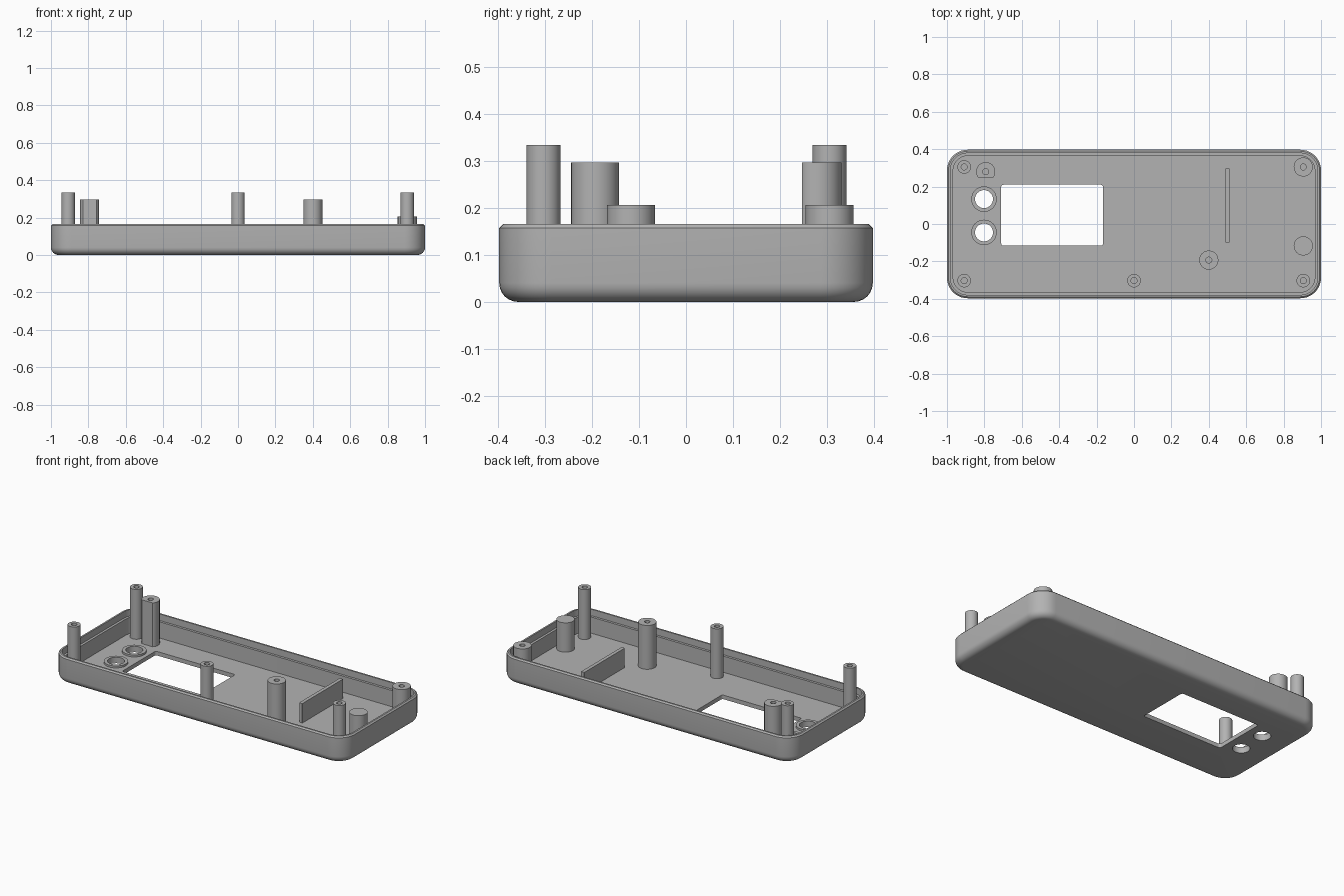
import bpy, bmesh
from math import pi, sin, cos, radians

cube = bpy.data.objects.get("Cube")
if cube:
    bpy.data.objects.remove(cube, do_unlink=True)

grey = bpy.data.materials.new("plastic grey")
grey.use_nodes = True
colour = (0.45, 0.45, 0.45, 1)
grey.diffuse_color = colour
grey.node_tree.nodes["Principled BSDF"].inputs["Base Color"].default_value = colour

FLOOR = 0.025


def rounded_rect(hx, hy, r, steps=10):
    """Counter-clockwise outline of a rectangle with round corners."""
    pts = []
    for i, (sx, sy) in enumerate([(1, 1), (-1, 1), (-1, -1), (1, -1)]):
        for k in range(steps + 1):
            a = (i + k / steps) * pi / 2
            pts.append((sx * (hx - r) + r * cos(a), sy * (hy - r) + r * sin(a)))
    return pts


def circle(r, n=40):
    return [(r * cos(2 * pi * k / n), r * sin(2 * pi * k / n)) for k in range(n)]


def loft(name, rings, at=(0, 0), closed=False):
    """Skin a list of (outline, z); cap both ends, or join last to first."""
    bm = bmesh.new()
    loops = [[bm.verts.new((x + at[0], y + at[1], z)) for x, y in pts] for pts, z in rings]
    pairs = list(zip(loops, loops[1:]))
    if closed:
        pairs.append((loops[-1], loops[0]))
    else:
        bm.faces.new(loops[0][::-1])
        bm.faces.new(loops[-1])
    for a, b in pairs:
        for i in range(len(a)):
            j = (i + 1) % len(a)
            bm.faces.new((a[i], a[j], b[j], b[i]))
    bmesh.ops.recalc_face_normals(bm, faces=bm.faces)
    mesh = bpy.data.meshes.new(name)
    bm.to_mesh(mesh)
    bm.free()
    mesh.materials.append(grey)
    obj = bpy.data.objects.new(name, mesh)
    bpy.context.collection.objects.link(obj)
    return obj


def smooth(obj):
    bpy.ops.object.select_all(action='DESELECT')
    obj.select_set(True)
    bpy.context.view_layer.objects.active = obj
    bpy.ops.object.shade_smooth_by_angle(angle=radians(30))


def cut(obj, cutter):
    mod = obj.modifiers.new("opening", 'BOOLEAN')
    mod.operation = 'DIFFERENCE'
    mod.solver = 'EXACT'
    mod.object = cutter
    bpy.context.view_layer.objects.active = obj
    bpy.ops.object.modifier_apply(modifier=mod.name)
    bpy.data.objects.remove(cutter, do_unlink=True)


# Tray: rounded bottom edge, chamfered rim, inner ledge, floor
fillet = 0.04
section = [(fillet * (1 - sin(k * pi / 12)), fillet * (1 - cos(k * pi / 12))) for k in range(7)]
section += [(0, 0.157), (0.008, 0.165), (0.018, 0.165), (0.018, 0.125),
            (0.033, 0.125), (0.033, FLOOR)]
tray = loft("tray", [(rounded_rect(1 - d, 0.397 - d, 0.11 - d), z) for d, z in section])

# Display window and two button holes through the floor
cut(tray, loft("window_cutter", [(rounded_rect(0.272, 0.163, 0.012, 4), z) for z in (-0.1, 0.1)],
               at=(-0.438, 0.047)))
BUTTONS = [(-0.802, 0.133), (-0.802, -0.045)]
for at in BUTTONS:
    cut(tray, loft("button_cutter", [(circle(0.048), z) for z in (-0.1, 0.1)], at=at))
smooth(tray)

# Raised collars around the button holes
for i, at in enumerate(BUTTONS):
    collar = [(0.048, FLOOR - 0.005), (0.068, FLOOR - 0.005),
              (0.068, FLOOR + 0.012), (0.048, FLOOR + 0.012)]
    smooth(loft(f"button_collar_{i + 1}", [(circle(r), z) for r, z in collar], at, closed=True))


def boss(name, at, outline, top, bore=0.016):
    """Upright support with an optional blind screw hole."""
    rings = [(outline, FLOOR - 0.005), (outline, top)]
    if bore:
        hole = circle(bore, len(outline))
        rings += [(hole, top), (hole, top - 0.12)]
    smooth(loft(name, rings, at))


# Tall screw posts
post = circle(0.036)
for name, at in [("back_right_post", (-0.908, 0.305)), ("front_right_post", (-0.908, -0.303)),
                 ("front_middle_post", (0, -0.303)), ("front_left_post", (0.905, -0.303))]:
    boss(name, at, post, 0.333)

# Wider supports, short and medium
wide = circle(0.051)
boss("back_left_support", (0.905, 0.305), wide, 0.206)
boss("left_rest_pad", (0.905, -0.117), wide, 0.206, bore=None)
boss("board_support", (0.4, -0.193), wide, 0.296)
# Support with one flat side, clear of the button collar
flat = [(x, max(y, -0.034)) if abs(x) < 0.04 else (x, y) for x, y in wide]
boss("flat_sided_support", (-0.793, 0.28), flat, 0.296)

# Thin dividing rib
loft("rib", [(rounded_rect(0.011, 0.198, 0.001, 1), z) for z in (FLOOR - 0.005, 0.145)],
     at=(0.499, 0.098))
